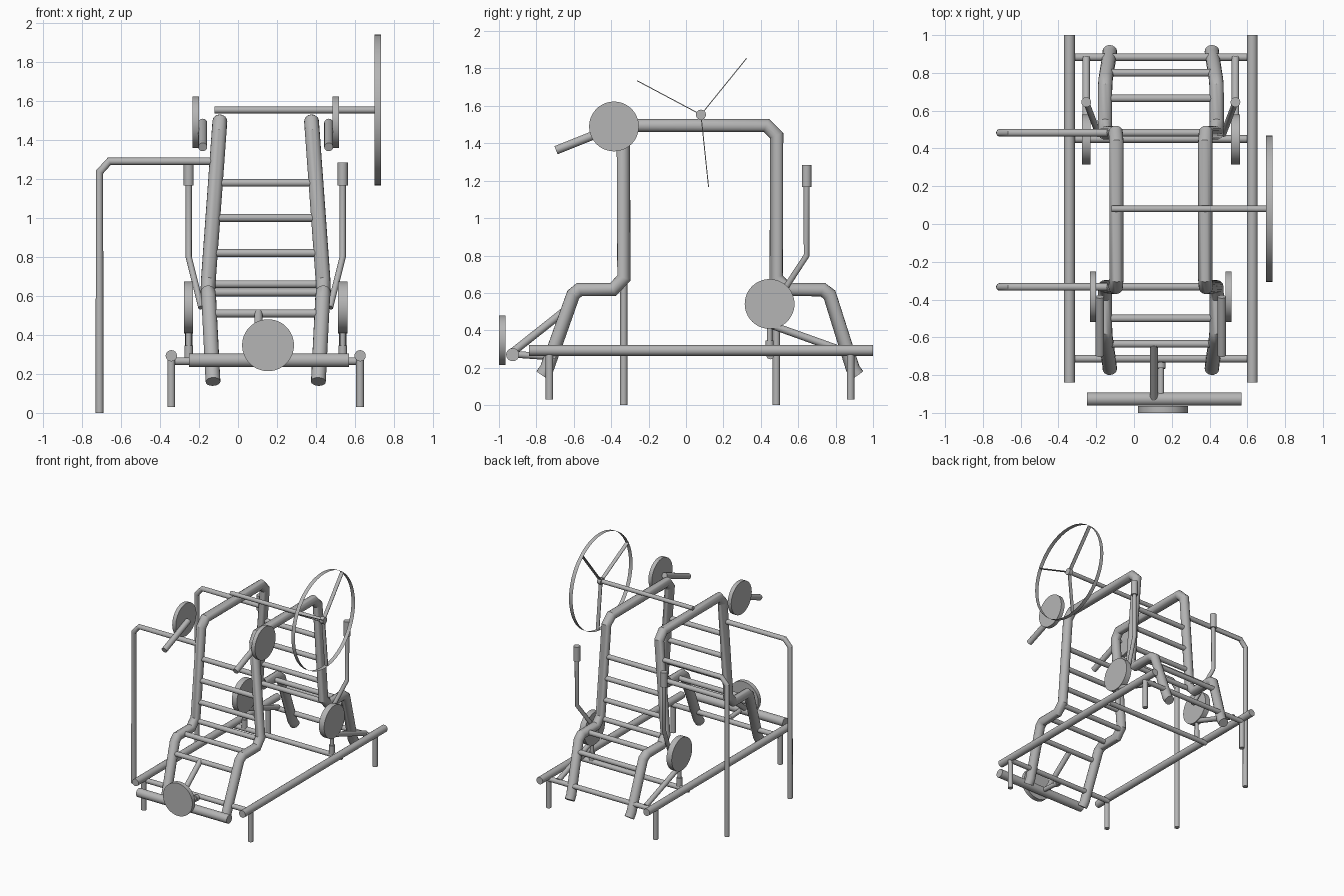
import bpy, math
from mathutils import Vector

cube = bpy.data.objects.get("Cube")
if cube:
    bpy.data.objects.remove(cube, do_unlink=True)

steel = bpy.data.materials.new("grey_steel")
steel.use_nodes = True
GREY = (0.46, 0.46, 0.46, 1)
steel.diffuse_color = GREY
steel.node_tree.nodes["Principled BSDF"].inputs["Base Color"].default_value = GREY

CX = 0.142  # middle plane of the climbing frame


def finish(ob, name):
    ob.name = name
    ob.data.materials.clear()
    ob.data.materials.append(steel)
    bpy.ops.object.select_all(action="DESELECT")
    ob.select_set(True)
    bpy.context.view_layer.objects.active = ob
    if ob.type == "CURVE":
        bpy.ops.object.convert(target="MESH")
        ob = bpy.context.object
    bpy.ops.object.shade_smooth_by_angle(angle=math.radians(35))
    return ob


def tube(name, points, r):
    """Capped round tube along a path."""
    cu = bpy.data.curves.new(name, "CURVE")
    cu.dimensions = "3D"
    cu.bevel_depth = r
    cu.bevel_resolution = 6
    cu.use_fill_caps = True
    sp = cu.splines.new("POLY")
    sp.points.add(len(points) - 1)
    for p, co in zip(sp.points, points):
        p.co = (*co, 1)
    ob = bpy.data.objects.new(name, cu)
    bpy.context.collection.objects.link(ob)
    return finish(ob, name)


def disc(name, center, axis, r, depth, fill="NGON"):
    bpy.ops.mesh.primitive_cylinder_add(vertices=48, radius=r, depth=depth,
                                        location=center, end_fill_type=fill)
    ob = bpy.context.object
    ob.rotation_euler = Vector(axis).to_track_quat("Z", "Y").to_euler()
    return finish(ob, name)


def cross(name, half, y, z, r=0.02):
    tube(name, [(CX - half, y, z), (CX + half, y, z)], r)


# Base: long rails, legs, cross bars
for side, s in (("right", -1), ("left", 1)):
    x = CX + s * 0.484
    tube(f"base_rail_{side}", [(x, -0.84, 0.293), (x, 1, 0.293)], 0.029)
    for end, y in (("front", -0.73), ("back", 0.88)):
        tube(f"base_leg_{end}_{side}", [(x, y, 0.03), (x, y, 0.29)], 0.02)
for end, y in (("front", -0.713), ("middle", 0.45), ("back", 0.883)):
    cross(f"base_bar_{end}", 0.484, y, 0.265)

# Bent side frames: (half width, y, z)
FRAME = [(0.27, -0.768, 0.16), (0.272, -0.744, 0.195), (0.292, -0.603, 0.59),
         (0.295, -0.57, 0.618), (0.296, -0.39, 0.618), (0.294, -0.332, 0.68),
         (0.239, -0.335, 1.44), (0.235, -0.29, 1.495), (0.235, 0.43, 1.495),
         (0.239, 0.485, 1.44), (0.294, 0.482, 0.68), (0.296, 0.54, 0.618),
         (0.295, 0.73, 0.618), (0.292, 0.768, 0.59), (0.272, 0.892, 0.195),
         (0.27, 0.916, 0.16)]
for side, s in (("right", -1), ("left", 1)):
    tube(f"frame_{side}", [(CX + s * h, y, z) for h, y, z in FRAME], 0.038)

# Ladder rungs and lower steps at both ends
for end, y, steps in (("front", -0.333, (-0.5, -0.635)), ("back", 0.483, (0.665, 0.8))):
    for i, z in enumerate((0.66, 0.82, 1.0, 1.18)):
        cross(f"rung_{end}_{i}", 0.295 - (z - 0.66) * 0.072, y, z)
    for i, (sy, z) in enumerate(zip(steps, (0.618, 0.51))):
        cross(f"step_{end}_{i}", 0.288, sy, z)
    # Tall hooked pole joining the frame
    tube(f"pole_{end}", [(-0.71, y, 0), (-0.71, y, 1.235), (-0.66, y, 1.29), (-0.11, y, 1.29)], 0.02)

# Paired discs, handles and levers
for side, s in (("right", -1), ("left", 1)):
    x = CX + s * 0.359
    disc(f"upper_disc_{side}", (x, -0.385, 1.49), (1, 0, 0), 0.133, 0.032)
    x = CX + s * 0.323
    tube(f"upper_handle_{side}", [(x, -0.385, 1.487), (x, -0.695, 1.363)], 0.023)

    x = CX + s * 0.395
    inner = CX + s * 0.33
    disc(f"lower_disc_{side}", (x, 0.447, 0.541), (1, 0, 0), 0.133, 0.047)
    tube(f"lever_{side}", [(inner, 0.475, 0.54), (x, 0.645, 0.8), (x, 0.645, 1.18)], 0.016)
    tube(f"lever_grip_{side}", [(x, 0.645, 1.165), (x, 0.645, 1.285)], 0.026)
    tube(f"disc_post_{side}", [(x, 0.447, 0.28), (x, 0.447, 0.42)], 0.015)
    tube(f"disc_post_foot_{side}", [(x, 0.447, 0.275), (x, 0.447, 0.345)], 0.022)
    tube(f"disc_brace_{side}", [(x, 0.45, 0.43), (x, 0.883, 0.275)], 0.02)

# Front bumper bar with disc and braces
cross_x = 0.16
tube("front_bar", [(cross_x - 0.41, -0.927, 0.27), (cross_x + 0.41, -0.927, 0.27)], 0.035)
disc("front_disc", (0.154, -0.982, 0.347), (0, 1, 0), 0.133, 0.035)
tube("front_brace", [(0.105, -0.925, 0.285), (0.105, -0.635, 0.515)], 0.021)
tube("front_link", [(0.142, -0.92, 0.272), (0.142, -0.72, 0.258)], 0.018)
tube("front_link_collar", [(0.142, -0.765, 0.262), (0.142, -0.735, 0.259)], 0.026)

# Steering wheel on its axle: thin rim band and three flat spokes
WX, WY, WZ, WR = 0.716, 0.08, 1.553, 0.388
tube("wheel_axle", [(-0.12, WY, WZ), (WX, WY, WZ)], 0.017)
tube("wheel_hub", [(WX - 0.016, WY, WZ), (WX + 0.016, WY, WZ)], 0.027)
disc("wheel_rim", (WX, WY, WZ), (1, 0, 0), WR, 0.032, "NOTHING")
for i, deg in enumerate((51, 152, 276)):
    a = math.radians(deg)
    bpy.ops.mesh.primitive_cube_add(size=1, location=(
        WX, WY + math.cos(a) * WR / 2, WZ + math.sin(a) * WR / 2))
    spoke = bpy.context.object
    spoke.scale = (0.03, WR, 0.005)
    spoke.rotation_euler.x = a
    finish(spoke, f"wheel_spoke_{i}")
